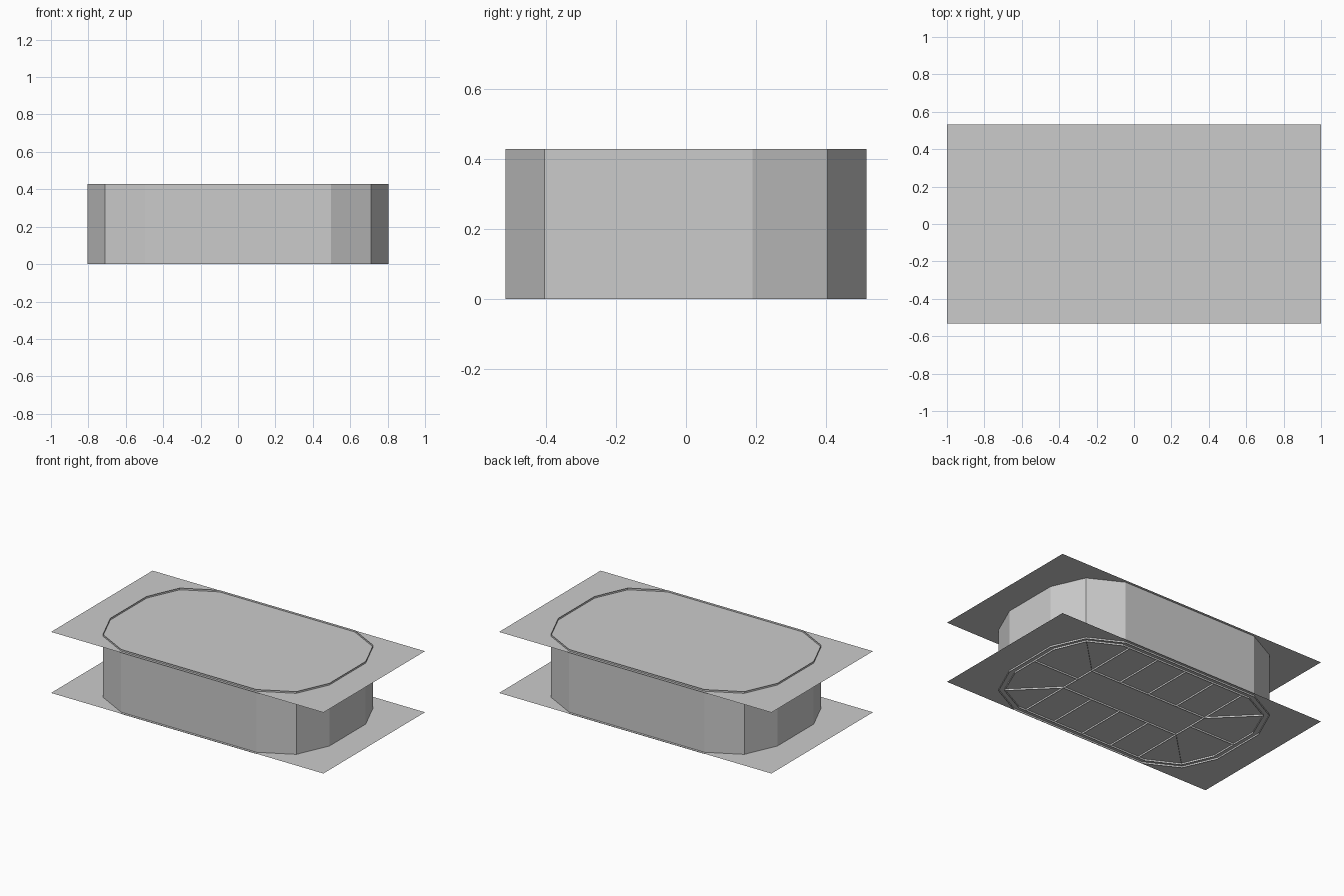
import bpy, bmesh

if "Cube" in bpy.data.objects:
    bpy.data.objects.remove(bpy.data.objects["Cube"])

HEIGHT = 0.428
LIP = 0.0115


def make(name, build):
    bm = bmesh.new()
    build(bm)
    me = bpy.data.meshes.new(name)
    bm.to_mesh(me)
    bm.free()
    ob = bpy.data.objects.new(name, me)
    bpy.context.collection.objects.link(ob)
    return ob


def fence(bm, points, z0, z1, closed=True):
    """Upright sheet following a 2D path."""
    low = [bm.verts.new((x, y, z0)) for x, y in points]
    high = [bm.verts.new((x, y, z1)) for x, y in points]
    n = len(points)
    for i in range(n if closed else n - 1):
        j = (i + 1) % n
        bm.faces.new((low[i], low[j], high[j], high[i]))


def mirror_quarter(quarter):
    """Counter-clockwise loop from the points of the +x +y quarter."""
    loop = list(quarter)
    loop += [(-x, y) for x, y in reversed(quarter)]
    loop += [(-x, -y) for x, y in quarter]
    loop += [(x, -y) for x, y in reversed(quarter)]
    return loop


def sheet(z):
    def build(bm):
        bm.faces.new([bm.verts.new((x, y, z)) for x, y in
                      ((-1, -0.5325), (1, -0.5325), (1, 0.5325), (-1, 0.5325))])
    return build


# twelve-sided outer wall, standing slightly proud of both sheets
outer = mirror_quarter([(0.805, 0.19), (0.71, 0.403), (0.497, 0.515)])
make("outer_wall", lambda bm: fence(bm, outer, 0, HEIGHT))

# flat top and bottom sheets
make("bottom_sheet", sheet(LIP))
make("top_sheet", sheet(HEIGHT - LIP))

# inner rim and central frame under the bottom sheet
RIB_TOP = 0.03
inner = mirror_quarter([(0.77, 0.18), (0.685, 0.378), (0.487, 0.48)])
make("inner_rim", lambda bm: fence(bm, inner, 0, RIB_TOP))
FX, FY = 0.435, 0.13
make("centre_frame", lambda bm: fence(bm, mirror_quarter([(FX, FY)]), 0, RIB_TOP))


# ribs running from the frame out to the rim
def ribs(bm):
    for s in (-1, 1):
        for k in range(-2, 3):
            x = k * FX / 2
            fence(bm, [(x, s * FY), (x, s * 0.48)], 0, RIB_TOP, False)
        fence(bm, [(s * FX, 0), (s * 0.77, 0)], 0, RIB_TOP, False)
        for t in (-1, 1):
            fence(bm, [(s * FX, t * FY), (s * 0.685, t * 0.378)], 0, RIB_TOP, False)


make("base_ribs", ribs)
